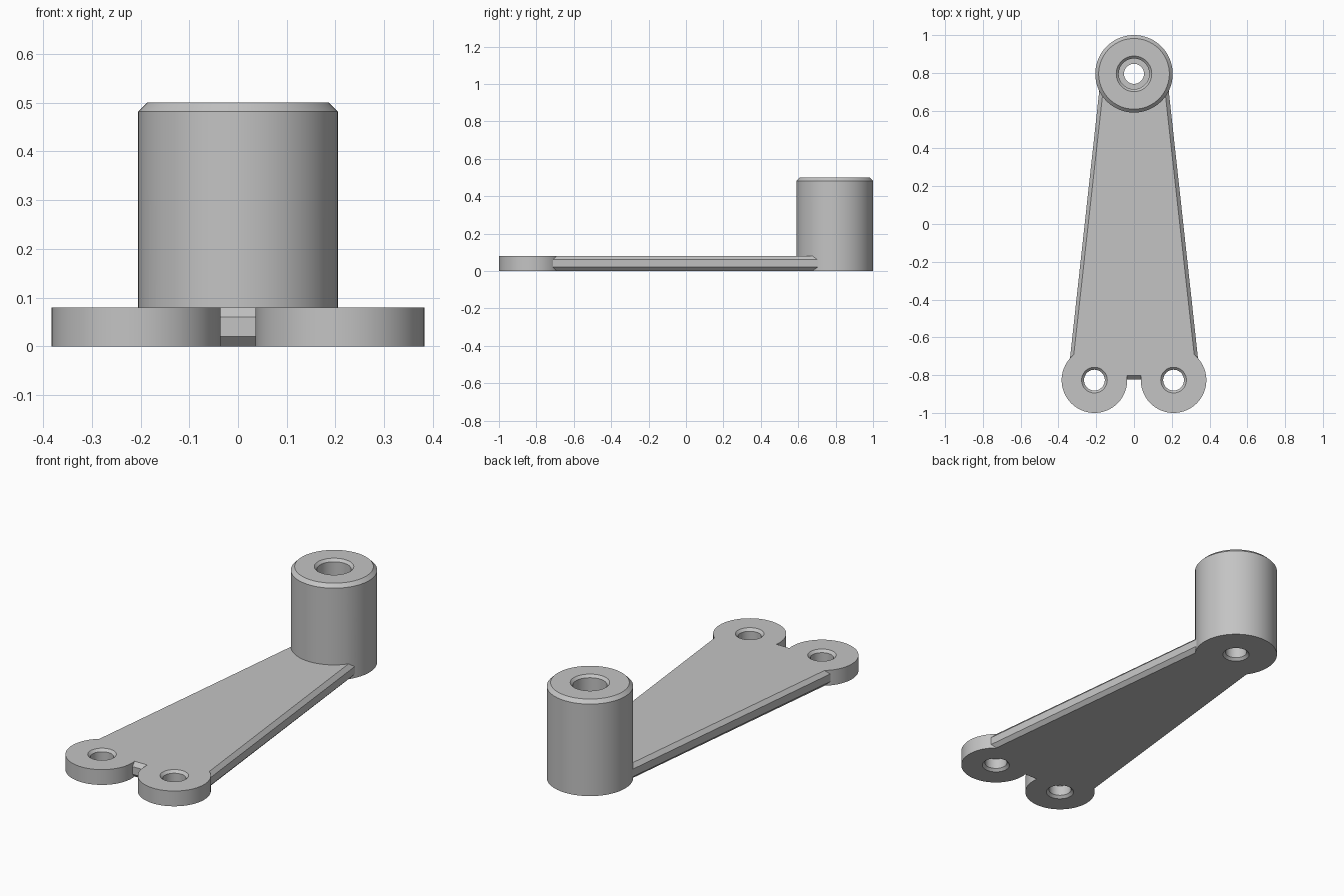
import bpy, bmesh, math

cube = bpy.data.objects.get("Cube")
if cube:
    bpy.data.objects.remove(cube, do_unlink=True)

grey = bpy.data.materials.new("plain grey")
grey.use_nodes = True
COLOUR = (0.55, 0.55, 0.55, 1)
grey.diffuse_color = COLOUR
grey.node_tree.nodes["Principled BSDF"].inputs["Base Color"].default_value = COLOUR

THICK = 0.08      # plate and foot thickness
EDGE = 0.02       # plate and boss chamfer
LIP = 0.013       # hole chamfer
HEIGHT = 0.5      # boss height
BOSS = (0, 0.795)
FOOT = (0.2095, -0.8265)


def finish(name, bm):
    bmesh.ops.recalc_face_normals(bm, faces=bm.faces)
    mesh = bpy.data.meshes.new(name)
    bm.to_mesh(mesh)
    bm.free()
    mesh.materials.append(grey)
    obj = bpy.data.objects.new(name, mesh)
    bpy.context.collection.objects.link(obj)
    return obj


def loft(name, rings):
    """Closed solid through rings of equal point count."""
    bm = bmesh.new()
    loops = [[bm.verts.new(p) for p in ring] for ring in rings]
    n = len(loops[0])
    for a, b in zip(loops, loops[1:]):
        for i in range(n):
            j = (i + 1) % n
            bm.faces.new((a[i], a[j], b[j], b[i]))
    bm.faces.new(loops[0][::-1])
    bm.faces.new(loops[-1])
    return finish(name, bm)


def turned(name, centre, profile, sides=96):
    """Solid of revolution from (radius, z) pairs."""
    angles = [2 * math.pi * i / sides for i in range(sides)]
    return loft(name, [[(centre[0] + r * math.cos(a), centre[1] + r * math.sin(a), z)
                        for a in angles] for r, z in profile])


def combine(body, tool, operation):
    mod = body.modifiers.new(operation.lower(), 'BOOLEAN')
    mod.operation = operation
    mod.solver = 'EXACT'
    mod.object = tool
    bpy.context.view_layer.objects.active = body
    bpy.ops.object.modifier_apply(modifier=mod.name)
    bpy.data.objects.remove(tool, do_unlink=True)


# Tapered arm plate with chamfered edges
def outline(inset, z):
    front, back = 0.351 - inset, 0.174 - inset
    y = -0.822 + inset
    return [(-front, y, z), (front, y, z), (back, BOSS[1], z), (-back, BOSS[1], z)]


arm = loft("lever_arm", [outline(EDGE, 0), outline(0, EDGE),
                         outline(0, THICK - EDGE), outline(EDGE, THICK)])

# Tall boss and the two round feet
boss = turned("boss", BOSS, [(0.205, 0), (0.205, HEIGHT - EDGE + 0.002),
                             (0.187, HEIGHT)])
combine(arm, boss, 'UNION')
for side in (-1, 1):
    centre = (side * FOOT[0], FOOT[1])
    combine(arm, turned("foot", centre, [(0.1735, 0), (0.1735, THICK)]), 'UNION')

# Chamfered through holes in the feet
over = 0.01
for side in (-1, 1):
    r = 0.055
    hole = turned("foot_hole", (side * FOOT[0], FOOT[1]),
                  [(r + LIP + over, -over), (r, LIP),
                   (r, THICK - LIP), (r + LIP + over, THICK + over)], 64)
    combine(arm, hole, 'DIFFERENCE')

# Stepped bore through the boss
r, wide, floor = 0.053, 0.081, 0.1
bore = turned("boss_bore", BOSS,
              [(r + LIP + over, -over), (r, LIP), (r, floor), (wide, floor),
               (wide, HEIGHT - LIP), (wide + LIP + over, HEIGHT + over)], 64)
combine(arm, bore, 'DIFFERENCE')

# Smooth the round walls, keep edges sharp
bpy.ops.object.select_all(action='DESELECT')
arm.select_set(True)
bpy.context.view_layer.objects.active = arm
bpy.ops.object.shade_smooth_by_angle(angle=math.radians(25))
